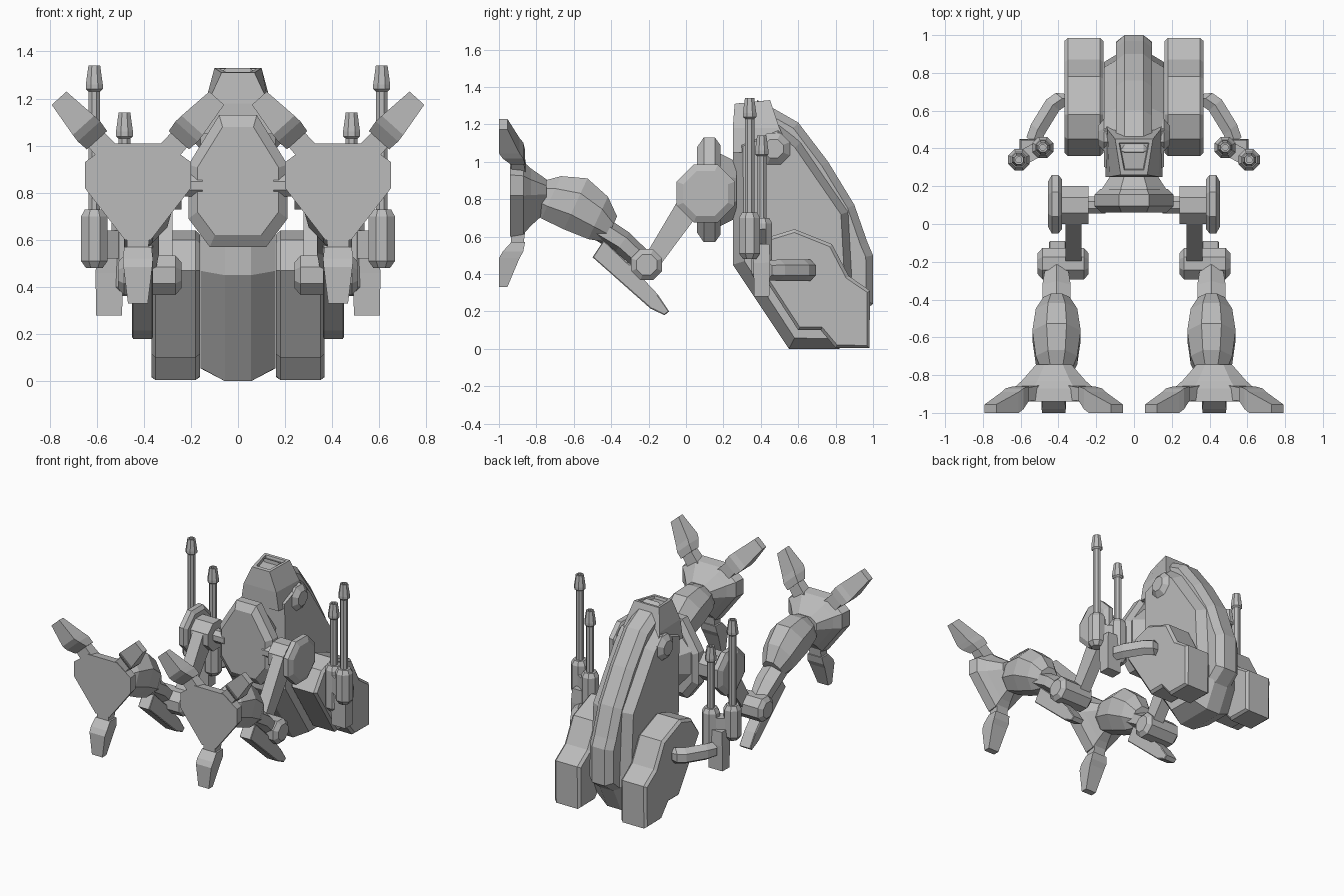
import bpy, bmesh
from math import pi, cos, sin, radians
from mathutils import Vector

cube = bpy.data.objects.get("Cube")
if cube:
    bpy.data.objects.remove(cube, do_unlink=True)

grey = bpy.data.materials.new("plain grey")
grey.use_nodes = True
COLOUR = (0.5, 0.5, 0.5, 1)
grey.diffuse_color = COLOUR
grey.node_tree.nodes["Principled BSDF"].inputs["Base Color"].default_value = COLOUR


def finish(name, bm, mirror):
    bmesh.ops.recalc_face_normals(bm, faces=bm.faces)
    mesh = bpy.data.meshes.new(name)
    bm.to_mesh(mesh)
    bm.free()
    mesh.materials.append(grey)
    ob = bpy.data.objects.new(name, mesh)
    bpy.context.collection.objects.link(ob)
    if mirror:
        ob.modifiers.new("Mirror", 'MIRROR').use_mirror_merge = False
    return ob


def loft(name, rings, mirror=True):
    """Skin a list of equal rings and cap both ends."""
    bm = bmesh.new()
    loops = [[bm.verts.new(p) for p in ring] for ring in rings]
    n = len(loops[0])
    for a, b in zip(loops, loops[1:]):
        for i in range(n):
            j = (i + 1) % n
            bm.faces.new((a[i], a[j], b[j], b[i]))
    bm.faces.new(loops[0][::-1])
    bm.faces.new(loops[-1])
    return finish(name, bm, mirror)


def tube(name, stations, sides=8, mirror=True):
    """Polygonal tube through (point, radius u, radius v) stations."""
    d = (Vector(stations[-1][0]) - Vector(stations[0][0])).normalized()
    u = Vector((0, 0, 1)) if abs(d.x) > 0.8 else Vector((1, 0, 0))
    u = (u - d * u.dot(d)).normalized()
    v = d.cross(u)
    k = 1 / cos(pi / sides)
    rings = []
    for p, ru, rv in stations:
        angles = [(i + 0.5) * 2 * pi / sides for i in range(sides)]
        rings.append([Vector(p) + u * (k * ru * cos(a)) + v * (k * rv * sin(a)) for a in angles])
    return loft(name, rings, mirror)


def plate(name, profile, x0, x1, inset, rise, mirror=False):
    """Side profile (y, z) extruded across x, with chamfered caps."""
    bm = bmesh.new()
    a = [bm.verts.new((x0, y, z)) for y, z in profile]
    b = [bm.verts.new((x1, y, z)) for y, z in profile]
    caps = [bm.faces.new(a), bm.faces.new(b[::-1])]
    for i in range(len(a)):
        j = (i + 1) % len(a)
        bm.faces.new((a[j], a[i], b[i], b[j]))
    bmesh.ops.recalc_face_normals(bm, faces=bm.faces)
    for cap in caps:
        bmesh.ops.inset_region(bm, faces=[cap], thickness=inset, depth=rise)
    return finish(name, bm, mirror)


# Torso: wide hull, raised spine, nose with a recessed window
plate("hull", [(0.25, 1.12), (0.25, 0.45), (0.55, 0), (0.82, 0), (0.92, 0.2),
               (0.89, 0.74), (0.63, 1.12), (0.5, 1.22)], -0.055, 0.055, 0.065, 0.105)
plate("spine", [(0.36, 1.1), (0.38, 1.33), (0.46, 1.29), (0.6, 1.21), (0.76, 1), (0.9, 0.77),
                (0.97, 0.57), (1, 0.5), (1, 0.24), (0.84, 0.12), (0.6, 0.7)],
      -0.05, 0.05, 0.04, 0.045)


def nose_ring(front, back, y0, y1, z0, z1):
    return [(-front, y0, z0), (front, y0, z0), (back, y1, z1), (-back, y1, z1)]


loft("nose", [nose_ring(0.15, 0.16, 0.25, 0.56, 1.05, 1.05),
              nose_ring(0.13, 0.14, 0.25, 0.5, 1.18, 1.18),
              nose_ring(0.07, 0.1, 0.26, 0.45, 1.31, 1.33),
              nose_ring(0.052, 0.08, 0.285, 0.43, 1.313, 1.328),
              nose_ring(0.048, 0.074, 0.29, 0.425, 1.295, 1.31)], False)
tube("shoulder_boss", [((0.08, 0.47, 1.07), 0.085, 0.085), ((0.16, 0.47, 1.07), 0.085, 0.085),
                       ((0.19, 0.47, 1.07), 0.05, 0.05)])

# Side pods
plate("side_pod", [(0.36, 0.47), (0.6, 0.1), (0.72, 0.1), (0.8, 0.005), (0.98, 0.005),
                   (0.985, 0.31), (0.87, 0.39), (0.78, 0.56), (0.58, 0.64), (0.45, 0.6)],
      0.18, 0.35, 0.018, 0.018, True)

# Pelvis and waist
half = [(0.08, 0.28), (0.21, 0.07), (0.21, -0.16), (0.12, -0.28)]
outline = half + [(-x, z) for x, z in reversed(half)]
loft("pelvis", [[(x * s, y, 0.85 + z * s) for x, z in outline]
                for y, s in [(0.06, 0.82), (0.095, 1), (0.155, 1), (0.185, 0.85)]], False)
tube("waist", [((0, 0.17, 0.85), 0.18, 0.2), ((0, 0.27, 0.85), 0.115, 0.15)], 8, False)

# Hips
tube("hip_pin", [((0.15, 0.1, 0.83), 0.045, 0.045), ((0.26, 0.1, 0.83), 0.045, 0.045)])
tube("hip_drum", [((0.24, 0.1, 0.83), 0.1, 0.1), ((0.39, 0.1, 0.83), 0.1, 0.1)])
tube("hip_cap", [((0.38, 0.105, 0.83), 0.13, 0.13), ((0.4, 0.105, 0.83), 0.155, 0.155),
                 ((0.435, 0.105, 0.83), 0.155, 0.155), ((0.455, 0.105, 0.83), 0.12, 0.12)])

# Thighs and knees
tube("thigh", [((0.32, 0.06, 0.83), 0.042, 0.07), ((0.32, -0.2, 0.44), 0.042, 0.045)], 4)
tube("knee", [((x, -0.21, 0.45), r, r) for x, r in
              [(0.24, 0.055), (0.265, 0.083), (0.485, 0.083), (0.51, 0.055)]])

# Shins with trailing spur
tube("shin_link", [((0.41, -0.5, 0.67), 0.075, 0.06), ((0.41, -0.34, 0.57), 0.075, 0.055),
                   ((0.41, -0.22, 0.46), 0.055, 0.05)], 6)
tube("shin", [((0.41, y, z), a, b) for y, z, a, b in
              [(-0.81, 0.83, 0.07, 0.07), (-0.72, 0.81, 0.11, 0.125), (-0.59, 0.775, 0.128, 0.15),
               (-0.47, 0.7, 0.11, 0.125), (-0.4, 0.64, 0.07, 0.075)]])
plate("shin_spur", [(-0.5, 0.49), (-0.44, 0.58), (-0.3, 0.45), (-0.15, 0.29), (-0.09, 0.2),
                    (-0.115, 0.18), (-0.19, 0.215)], 0.365, 0.445, 0.006, 0.004, True)

# Feet
FOOT_X, FOOT_Z = 0.425, 0.83
half = [(0.115, 0.18), (0.225, 0.1), (0.225, -0.01), (0.055, -0.23)]
outline = half + [(-x, z) for x, z in reversed(half)]
loft("foot", [[(FOOT_X + x * s, y, FOOT_Z + z * s) for x, z in outline]
              for y, s in [(-0.94, 1), (-0.87, 0.95), (-0.83, 0.75), (-0.745, 0.42)]])


def toe_rings(angle, sections):
    out = Vector((cos(radians(angle)), 0, sin(radians(angle))))
    side = Vector((-out.z, 0, out.x))
    base = Vector((FOOT_X, 0, FOOT_Z))
    return [[base + out * r + side * (s * w) + Vector((0, y, 0))
             for s, y in ((-1, low), (1, low), (1, high), (-1, high))]
            for r, low, high, w in sections]


NECK = [(0.13, -0.935, -0.85, 0.05), (0.28, -0.935, -0.87, 0.045)]
TOE = [(0.26, -0.935, -0.86, 0.058), (0.31, -0.98, -0.87, 0.064),
       (0.345, -1, -0.89, 0.061), (0.5, -1, -0.955, 0.042)]
for label, angle in (("outer", 48), ("inner", 132), ("lower", -90)):
    loft(label + "_toe_neck", toe_rings(angle, NECK))
    loft(label + "_toe", toe_rings(angle, TOE))

# Arms
tube("upper_arm", [((0.34, 0.665, 0.42), 0.04, 0.04), ((0.38, 0.665, 0.42), 0.045, 0.05),
                   ((0.43, 0.63, 0.42), 0.045, 0.05), ((0.51, 0.5, 0.42), 0.045, 0.05),
                   ((0.535, 0.43, 0.42), 0.045, 0.045)], 6)
tube("forearm", [((0.547, 0.405, 0.28), 0.055, 0.04), ((0.547, 0.405, 0.46), 0.058, 0.045),
                 ((0.547, 0.4, 0.56), 0.05, 0.045)], 4)
tube("gun_bracket", [((0.5, 0.4, 0.58), 0.06, 0.04), ((0.6, 0.345, 0.58), 0.06, 0.04)], 4)


def gun(name, x, y, low, top, tip):
    """Housing, slim barrel and flared muzzle along z."""
    steps = [(low, 0.035), (low + 0.03, 0.056), (top - 0.03, 0.056), (top, 0.04),
             (top, 0.025), (tip - 0.11, 0.025), (tip - 0.1, 0.036), (tip - 0.08, 0.036),
             (tip, 0.025), (tip, 0.015), (tip - 0.03, 0.015)]
    tube(name, [((x, y, z), r, r) for z, r in steps])


gun("outer_gun", 0.61, 0.34, 0.48, 0.73, 1.34)
gun("inner_gun", 0.482, 0.405, 0.37, 0.7, 1.14)
